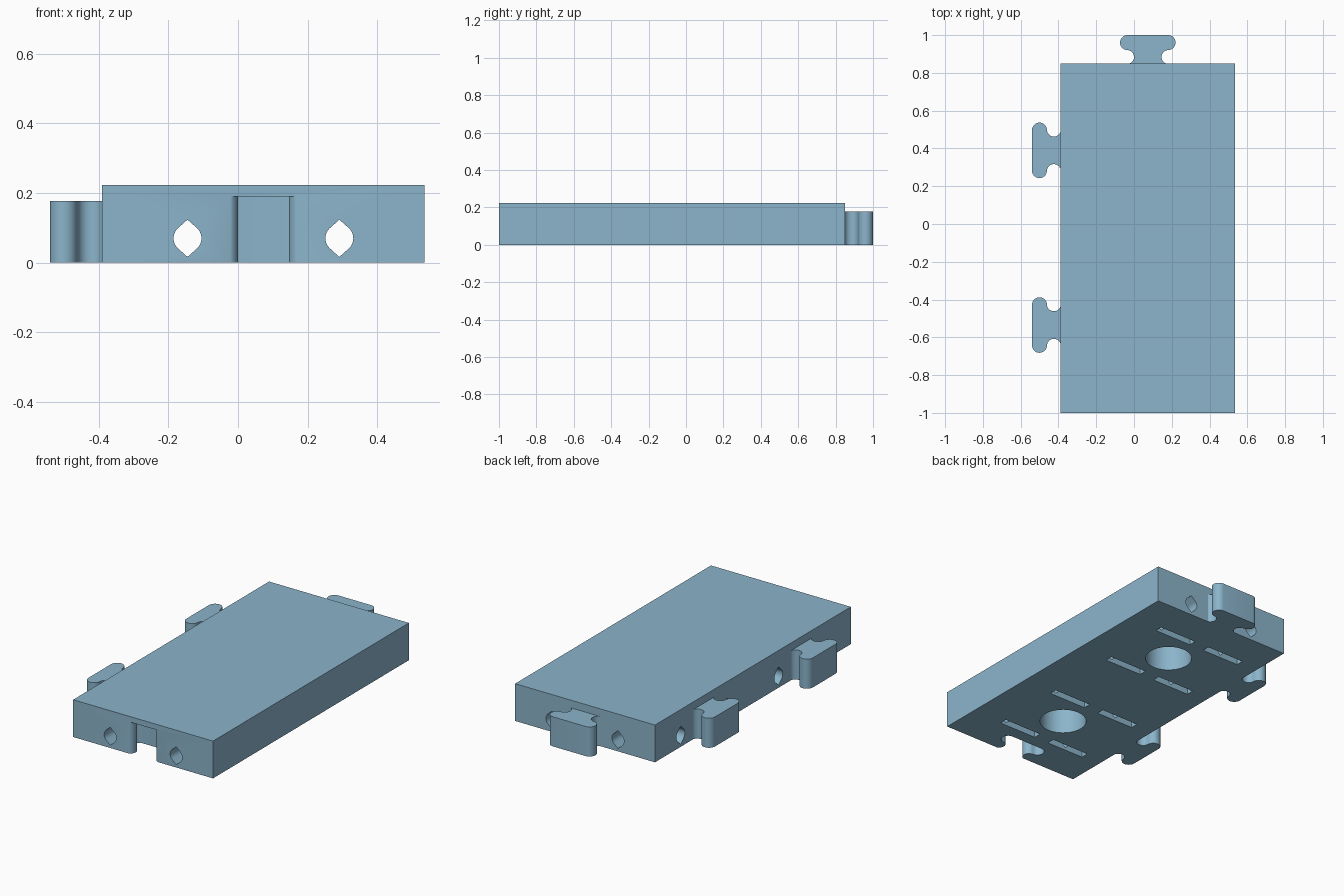
import bpy, bmesh, math
from mathutils import Matrix, Vector

if "Cube" in bpy.data.objects:
    bpy.data.objects.remove(bpy.data.objects["Cube"])

CX, X0, X1, Y0, Y1, TOP = 0.073, -0.39, 0.535, -1.0, 0.85, 0.223
JOINT_Y = (0.39, -0.535)      # centres of the two square cells
BOLT = 0.218                  # bolt offset from each cell centre

mat = bpy.data.materials.new("light_blue_plastic")
mat.diffuse_color = (0.26, 0.46, 0.60, 1)
mat.use_nodes = True
mat.node_tree.nodes["Principled BSDF"].inputs["Base Color"].default_value = mat.diffuse_color


def prism(name, pts, depth, matrix):
    """Extrude a 2D outline along local z, then place it."""
    bm = bmesh.new()
    face = bm.faces.new([bm.verts.new((x, y, 0)) for x, y in pts])
    ext = bmesh.ops.extrude_face_region(bm, geom=[face])
    verts = [v for v in ext["geom"] if isinstance(v, bmesh.types.BMVert)]
    bmesh.ops.translate(bm, vec=(0, 0, depth), verts=verts)
    bm.transform(matrix)
    bmesh.ops.recalc_face_normals(bm, faces=bm.faces)
    me = bpy.data.meshes.new(name)
    bm.to_mesh(me)
    bm.free()
    me.materials.append(mat)
    ob = bpy.data.objects.new(name, me)
    bpy.context.collection.objects.link(ob)
    return ob


def arc(cx, cy, r, a0, a1, n):
    return [(cx + r * math.cos(math.radians(a0 + (a1 - a0) * i / n)),
             cy + r * math.sin(math.radians(a0 + (a1 - a0) * i / n)))
            for i in range(n + 1)]


def rect(w, h):
    return [(-w / 2, -h / 2), (w / 2, -h / 2), (w / 2, h / 2), (-w / 2, h / 2)]


def joint_outline(mouth=0.0):
    """T-shaped joint: flared neck, head with rounded ends, pointing +y."""
    half = arc(0.11, 0.034, 0.037, 247, 90, 12)
    half += arc(0.1075, 0.1105, 0.0395, -90, 90, 14)
    if mouth:
        half.insert(0, (half[0][0], -mouth))
    else:
        half[0] = (half[0][0], 0.0)
    return half + [(-x, y) for x, y in reversed(half)]


def bolt_outline():
    """Round hole with pointed top and bottom."""
    right = [(0, -0.0535)] + arc(0, 0, 0.04, -45, 45, 10) + [(0, 0.0535)]
    return right + arc(0, 0, 0.04, 135, 225, 10)


def along(axis, loc):
    """Matrix taking local z to the axis and local y to world z."""
    z = Vector(axis)
    y = Vector((0, 0, 1))
    m = Matrix((y.cross(z), y, z)).transposed().to_4x4()
    return Matrix.Translation(loc) @ m


def move(x, y, z):
    return Matrix.Translation((x, y, z))


# slab
slab = prism("slab", rect(X1 - X0, Y1 - Y0), TOP,
             move((X0 + X1) / 2, (Y0 + Y1) / 2, 0))

cutters = []
# front socket
cutters.append(prism("socket_cutter", joint_outline(0.05), 0.24,
                     move(CX, Y0, -0.05)))
# long bolt holes running front to back
for s in (-1, 1):
    cutters.append(prism("long_bolt_cutter", bolt_outline(), 2.1,
                         along((0, 1, 0), (CX + s * BOLT, Y0 - 0.1, 0.07))))
for cy in JOINT_Y:
    # round pockets underneath
    cutters.append(prism("pocket_cutter", arc(0, 0, 0.13, 0, 352.5, 47), 0.24,
                         move(CX, cy, -0.05)))
    for s in (-1, 1):
        y = cy + s * BOLT
        # blind bolt holes from the left side
        cutters.append(prism("side_bolt_cutter", bolt_outline(), 0.41,
                             along((1, 0, 0), (X0 - 0.1, y, 0.07))))
        # thin slots underneath
        for x in (0.205, -0.143):
            cutters.append(prism("slot_cutter", rect(0.25, 0.046), 0.18,
                                 move(x, y, -0.05)))

for c in cutters:
    c.hide_render = True
    mod = slab.modifiers.new("cut", 'BOOLEAN')
    mod.operation, mod.solver, mod.object = 'DIFFERENCE', 'EXACT', c

# bake the cuts, then drop the cutters
dg = bpy.context.evaluated_depsgraph_get()
baked = bpy.data.meshes.new_from_object(slab.evaluated_get(dg))
slab.modifiers.clear()
slab.data = baked
for c in cutters:
    bpy.data.objects.remove(c)

# joint tabs on the back and left sides
parts = [slab, prism("back_tab", joint_outline(), 0.177, move(CX, Y1, 0))]
for cy, name in zip(JOINT_Y, ("left_rear_tab", "left_front_tab")):
    parts.append(prism(name, joint_outline(), 0.177,
                       move(X0, cy, 0) @ Matrix.Rotation(math.pi / 2, 4, 'Z')))

# smooth the curved walls, keep edges sharp
for ob in parts:
    ob.select_set(True)
bpy.context.view_layer.objects.active = slab
bpy.ops.object.shade_smooth_by_angle(angle=math.radians(30))
